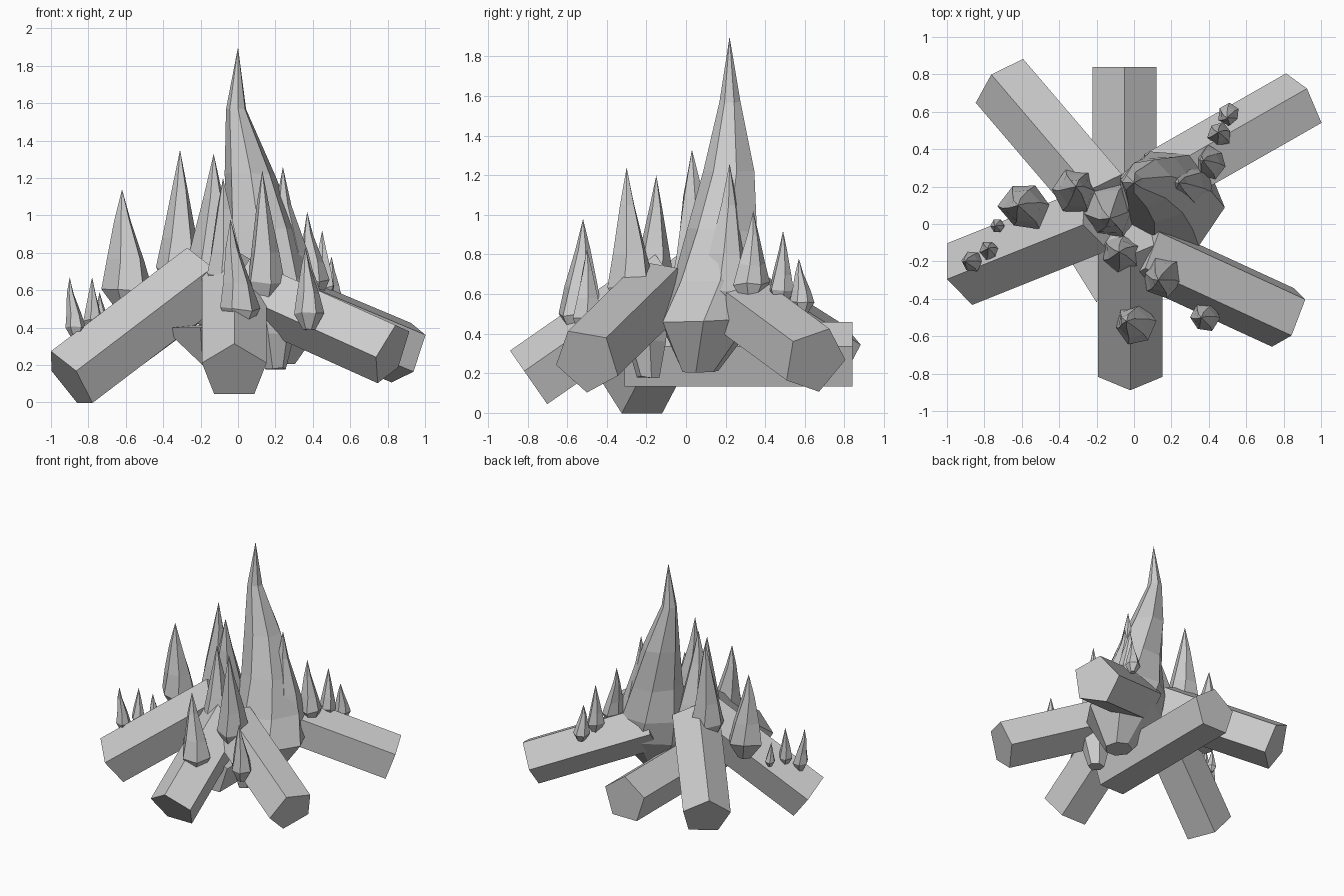
import bpy, bmesh, math, random
from mathutils import Vector

if "Cube" in bpy.data.objects:
    bpy.data.objects.remove(bpy.data.objects["Cube"])

random.seed(4)


def loft(name, rings, tip=None):
    """Skin flat-faced rings of points, capped or closed to a tip."""
    bm = bmesh.new()
    vr = [[bm.verts.new(p) for p in r] for r in rings]
    n = len(vr[0])
    for a, b in zip(vr, vr[1:]):
        for i in range(n):
            j = (i + 1) % n
            bm.faces.new((a[i], a[j], b[j], b[i]))
    bm.faces.new(list(reversed(vr[0])))
    if tip is None:
        bm.faces.new(vr[-1])
    else:
        t = bm.verts.new(tip)
        for i in range(n):
            bm.faces.new((vr[-1][i], vr[-1][(i + 1) % n], t))
    bmesh.ops.recalc_face_normals(bm, faces=bm.faces[:])
    me = bpy.data.meshes.new(name)
    bm.to_mesh(me)
    bm.free()
    ob = bpy.data.objects.new(name, me)
    bpy.context.collection.objects.link(ob)
    return ob


def log(name, end, direction, length, roll=0, r=0.178):
    """Five-sided log running from its outer end along a direction."""
    e, d = Vector(end), Vector(direction).normalized()
    z = Vector((0, 0, 1))
    up = (z - d * d.z).normalized()
    side = d.cross(up)
    angles = [math.radians(roll + 72 * k) for k in range(5)]
    ring = [e + up * (r * math.cos(a)) + side * (r * math.sin(a)) for a in angles]
    loft(name, [ring, [p + d * length for p in ring]])


def flame_rings(sections, n, jitter):
    spin = random.uniform(0, 6.28)
    wob = [random.uniform(1 - jitter, 1 + jitter) for _ in range(n)]
    rings = []
    for x, y, z, r in sections:
        spin += 0.12
        rings.append([Vector((x + r * wob[i] * math.cos(spin + math.tau * i / n),
                              y + r * wob[i] * math.sin(spin + math.tau * i / n),
                              z + r * random.uniform(-jitter, jitter)))
                      for i in range(n)])
    return rings


def flame(name, tip, base, bottom, r, n=6):
    """Teardrop flame from a base point leaning to its tip."""
    h = tip[2] - bottom
    secs = []
    for t, f, lean in ((0, .4, 0), (.2, 1.0, .1), (.42, .74, .35), (.74, .33, .9)):
        secs.append((base[0] + (tip[0] - base[0]) * lean,
                     base[1] + (tip[1] - base[1]) * lean, bottom + h * t, r * f))
    loft(name, flame_rings(secs, n, .14), tip)


# Stacked logs
log("left_log", (-.90, -.255, .121), (1, .4, .76), .96, 0, .187)
log("front_log", (-.02, -.785, .165), (0, .82, .57), .88, 0, .182)
log("right_log", (.82, -.5, .265), (-1, .46, .45), .93, -26)
log("back_right_log", (.90, .65, .265), (-1, -.57, .42), .93, 17)
log("back_left_log", (-.70, .75, .28), (.65, -.76, .48), .9, 5, .182)
log("back_log", (-.05, .84, .28), (0, -1, 0), 1.15, 0, .18)

# Tall central flame
main = [(.2, .07, .21, .1), (.19, .11, .47, .28), (.15, .16, .66, .25),
        (.12, .185, .92, .19), (.06, .215, 1.22, .135), (-.01, .22, 1.57, .055)]
loft("main_flame", flame_rings(main, 7, .07), (0, .22, 1.9))

# Smaller flames: tip, base xy, bottom height, radius
flames = [
    ((-.31, .2, 1.35), (-.31, .17), .55, .13),
    ((-.13, .03, 1.33), (-.14, .08), .42, .16),
    ((.13, -.3, 1.24), (.15, -.28), .5, .11),
    ((.24, .22, 1.26), (.32, .2), .45, .13),
    ((.37, .34, 1.02), (.42, .33), .56, .085),
    ((.45, .49, .92), (.46, .48), .54, .065),
    ((.50, .57, .78), (.51, .59), .5, .06),
    ((-.62, .1, 1.14), (-.58, .1), .48, .135),
    ((-.90, -.2, .67), (-.86, -.2), .33, .055),
    ((-.78, -.13, .67), (-.77, -.14), .38, .05),
    ((-.74, -.01, .59), (-.73, -.01), .4, .035),
    ((-.04, -.52, .98), (.01, -.54), .38, .11),
    ((.36, -.5, .83), (.38, -.5), .39, .075),
    ((-.08, -.15, 1.2), (-.07, -.16), .55, .11),
]
for i, (tip, base, bottom, r) in enumerate(flames):
    flame(f"flame_{i + 1}", tip, base, bottom, r)

# Flame roots showing beneath the logs
loft("right_flame_root",
     flame_rings([(.2, -.2, .5, .13), (.2, -.2, .36, .11), (.2, -.19, .18, .06)], 6, .1))
loft("left_flame_root",
     [[(-.4, -.1, .4), (-.2, -.42, .4), (-.1, -.1, .42)]], (-.19, -.3, .2))
